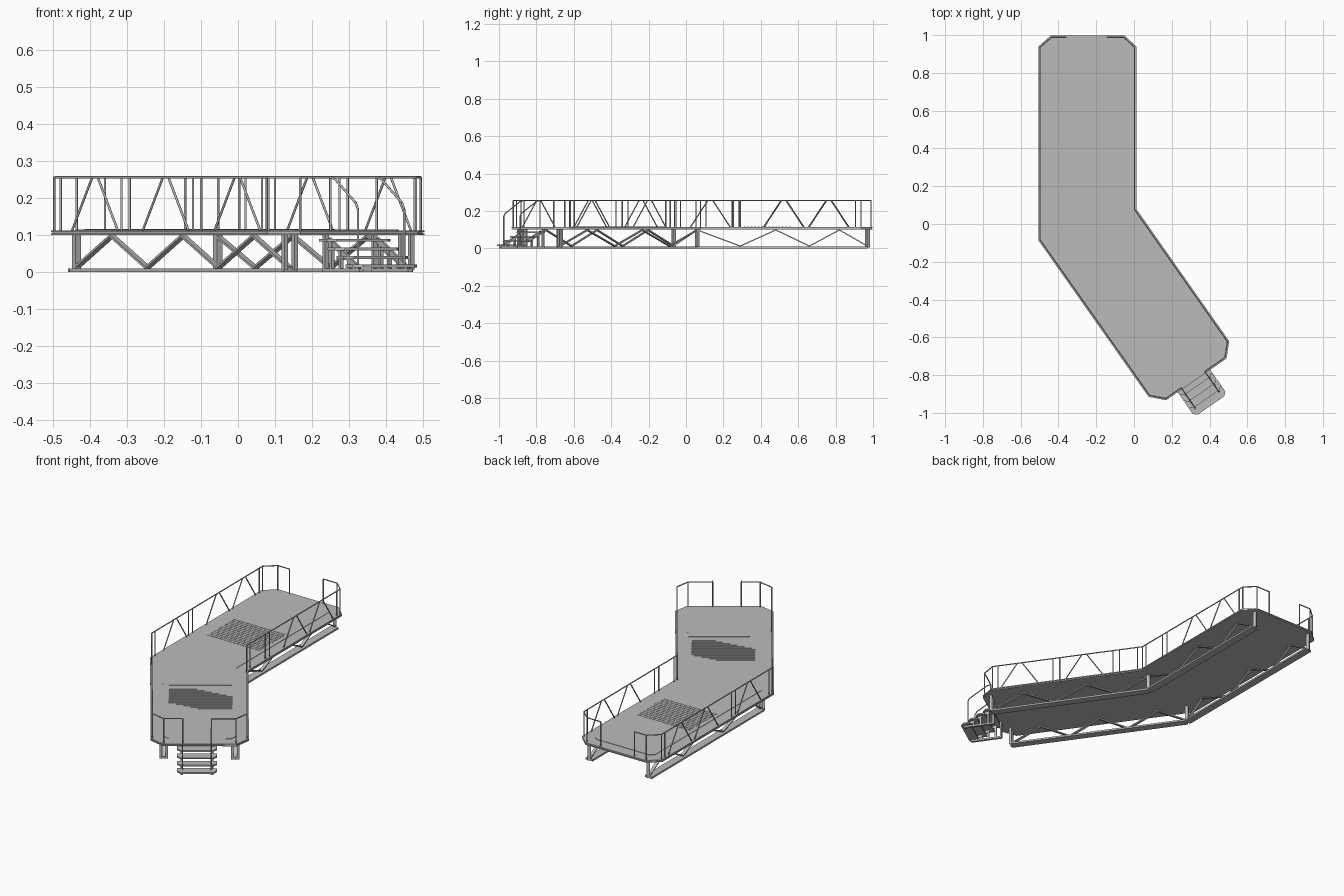
import bpy, bmesh
from mathutils import Vector, Matrix

if "Cube" in bpy.data.objects:
    bpy.data.objects.remove(bpy.data.objects["Cube"], do_unlink=True)

GREY = bpy.data.materials.new("steel grey")
GREY.use_nodes = True
GREY.diffuse_color = (.5, .5, .5, 1)
GREY.node_tree.nodes["Principled BSDF"].inputs["Base Color"].default_value = (.5, .5, .5, 1)


def finish(name, bm, smooth=False):
    bmesh.ops.recalc_face_normals(bm, faces=bm.faces)
    me = bpy.data.meshes.new(name)
    bm.to_mesh(me)
    bm.free()
    me.materials.append(GREY)
    ob = bpy.data.objects.new(name, me)
    bpy.context.collection.objects.link(ob)
    if smooth:
        for p in me.polygons:
            p.use_smooth = len(p.vertices) == 4


def frame(a, b):
    """Matrix at the middle of a-b with local z along it and local x level."""
    z = (b - a).normalized()
    x = Vector((0, 0, 1)).cross(z)
    x = x.normalized() if x.length > 1e-4 else V.copy()
    m = Matrix((x, z.cross(x), z)).transposed().to_4x4()
    m.translation = (a + b) / 2
    return m


def beam(bm, a, b, w, h):
    size = Matrix.Diagonal((w, h, (b - a).length, 1))
    bmesh.ops.create_cube(bm, size=1, matrix=frame(a, b) @ size)


def tube(bm, a, b, r=0.0032):
    bmesh.ops.create_cone(bm, cap_ends=True, segments=8, radius1=r, radius2=r,
                          depth=(b - a).length, matrix=frame(a, b))


def tube_path(bm, pts):
    for a, b in zip(pts, pts[1:]):
        tube(bm, a, b)


def inset(pts, d):
    """Mitred inward offset of a counter-clockwise outline."""
    out = []
    for i, p in enumerate(pts):
        p = Vector(p)
        e1 = (p - Vector(pts[i - 1])).normalized()
        e2 = (Vector(pts[(i + 1) % len(pts)]) - p).normalized()
        n1, n2 = Vector((-e1.y, e1.x)), Vector((-e2.y, e2.x))
        out.append(p + (n1 + n2) * d / (1 + n1.dot(n2)))
    return out


def slab(bm, pts, z0, z1):
    f = bm.faces.new([bm.verts.new((p[0], p[1], z0)) for p in pts])
    top = bmesh.ops.extrude_face_region(bm, geom=[f])["geom"]
    bmesh.ops.translate(bm, vec=(0, 0, z1 - z0),
                        verts=[g for g in top if isinstance(g, bmesh.types.BMVert)])


def at(p, z):
    return Vector((p[0], p[1], z))


# Deck outline and the direction of the angled wing
DECK = [(-.05, .998), (-.44, .998), (-.506, .94), (-.506, -.087), (.077, -.915),
        (.17, -.933), (.49, -.712), (.504, -.62), (.012, .08), (.012, .94)]
TOP, RAIL = 0.113, 0.256
end_a, end_b = Vector(DECK[5]), Vector(DECK[6])
V = (end_b - end_a).normalized().to_3d()
U = Vector((V.y, -V.x, 0))
END = ((end_a + end_b) / 2).to_3d() - V * .015


def wing(u, v, z):
    return END + U * u + V * v + Vector((0, 0, z))


# Deck: two plates around a recessed core, with a slightly raised inner panel
for name, d, z0, z1 in (("deck_lower_plate", 0, .100, .104),
                        ("deck_core", .004, .104, .108),
                        ("deck_top_plate", 0, .108, TOP),
                        ("deck_inner_panel", .066, TOP, TOP + .002)):
    bm = bmesh.new()
    slab(bm, inset(DECK, d), z0, z1)
    finish(name, bm)


# Grip slats on each wing
def grip(name, centre, along, across, seams):
    bm = bmesh.new()
    for i in range(14):
        c = centre + along * (i - 6.5) * .0185
        beam(bm, c - across * .168, c + across * .168, .008, .003)
    for s in seams:
        c = centre + along * s
        beam(bm, c - across * .186, c + across * .186, .003, .002)
    finish(name, bm)


grip("angled_grip_slats", wing(-.56, .015, TOP + .002), U, V, (-.17, .17))
grip("straight_grip_slats", Vector((-.2475, .435, TOP + .002)), Vector((0, 1, 0)),
     Vector((1, 0, 0)), ())


# Railings: top rail, posts, twin posts at splits, and leaning brace pairs at peaks
def railing(name, pts, layouts):
    bm = bmesh.new()
    tube_path(bm, [at(p, RAIL) for p in pts])
    for p in pts:
        tube(bm, at(p, TOP), at(p, RAIL))
    for start, peaks, splits in layouts:
        a, b = Vector(pts[start]), Vector(pts[start + 1])
        d = (b - a).normalized()
        for s in (-1, 1):
            for t in peaks:
                c = a.lerp(b, t)
                tube(bm, at(c + d * s * .107, TOP), at(c + d * s * .013, RAIL))
            for t in splits:
                c = a.lerp(b, t) + d * s * .019
                tube(bm, at(c, TOP), at(c, RAIL))
        for c in (a + d * .03, b - d * .03):
            tube(bm, at(c, TOP), at(c, RAIL))
    finish(name, bm, True)


path = inset(DECK, .009)
GATE = .076
railing("right_railing",
        [Vector((-.36, .989))] + path[1:6] + [wing(-.009, -GATE, 0).to_2d()],
        ((2, (.168, .404, .79), (.65,)), (3, (.19, .52, .855), (.333, .667))))
railing("left_railing",
        [wing(-.009, GATE, 0).to_2d()] + path[6:] + path[:1] + [Vector((-.143, .989))],
        ((2, (.18, .61), (.425, .825)), (3, (.517, .797), (.22,))))


# Trusses below the deck: flat foot beam, posts, zigzag strips
def truss(name, pts, nodes, count, low):
    bm = bmesh.new()
    back, bend, front = (Vector(p) for p in pts)
    spots = [Vector((back.x, y)) for y in nodes]
    spots += [bend.lerp(front, i / count) for i in range(count + 1)]
    for a, b in ((back, bend), (bend, front)):
        beam(bm, at(a, .005), at(b, .005), .045, .010)
    for a, b in zip(spots, spots[1:]):
        if (b - a).length > .02:
            z0, z1 = (.012, .098) if low else (.098, .012)
            beam(bm, at(a, z0), at(b, z1), .018, .006)
            low = not low
    for p in (back, bend):
        beam(bm, at(p, .005), at(p, .102), .018, .018)
    for s in (-.016, .016):
        c = front.to_3d() + V * s
        beam(bm, at(c, .005), at(c, .102), .012, .014)
    finish(name, bm)


NODES = [.97, .82, .66, .48, .29, .06]
truss("right_truss", [(-.437, .97), (-.437, -.066), (.14, -.885)], NODES + [-.066], 6, True)
truss("left_truss", [(-.055, .97), (-.055, .06), (.455, -.675)], NODES, 5, True)

# Stair treads with clipped front corners, on legs and stringers
bm = bmesh.new()
legs = bmesh.new()
for i in range(4):
    u, z = .005 + .042 * i, .090 - .0233 * i
    corners = [(-.027, -.105), (.009, -.105), (.027, -.085),
               (.027, .085), (.009, .105), (-.027, .105)]
    slab(bm, [wing(u + du, v, 0) for du, v in corners], z - .008, z)
    for s in (-.08, .08):
        beam(legs, wing(u, s, 0), wing(u, s, z - .006), .010, .010)
finish("stair_treads", bm)
for s in (-.08, .08):
    beam(legs, wing(-.01, s, .088), wing(.135, s, .008), .008, .014)
    beam(legs, wing(-.03, s, .005), wing(.145, s, .005), .014, .010)
    beam(legs, wing(-.025, s, 0), wing(-.025, s, .1), .014, .010)
finish("stair_frame", legs)

# Stair handrails
bm = bmesh.new()
for s in (-GATE, GATE):
    tube_path(bm, [wing(u, s, z) for u, z in
                   ((-.009, RAIL), (.012, .252), (.112, .187), (.122, .17), (.122, .015))])
finish("stair_handrails", bm, True)
